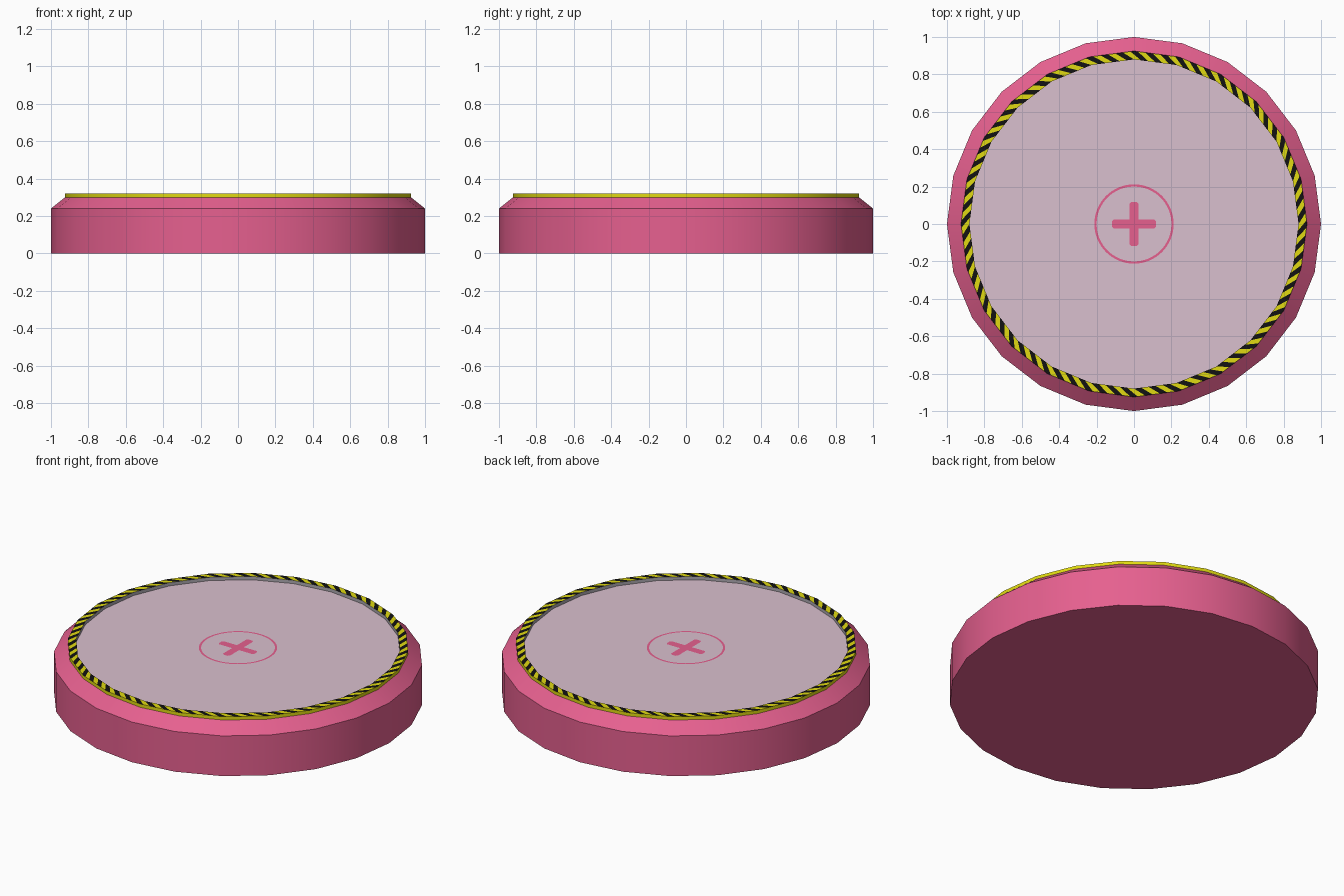
import bpy, bmesh, math

if "Cube" in bpy.data.objects:
    bpy.data.objects.remove(bpy.data.objects["Cube"])

SIDES = 24


def material(name, rgb):
    m = bpy.data.materials.new(name)
    m.diffuse_color = (*rgb, 1)
    m.use_nodes = True
    m.node_tree.nodes["Principled BSDF"].inputs["Base Color"].default_value = m.diffuse_color
    return m


PINK = material("pink", (0.79, 0.117, 0.275))
PALE = material("pale pink", (0.70, 0.53, 0.62))
YELLOW = material("yellow", (0.75, 0.70, 0.006))
BLACK = material("black", (0.006, 0.006, 0.006))
GREY = material("grey", (0.42, 0.40, 0.44))


def finish(name, bm, mats, smooth=True):
    me = bpy.data.meshes.new(name)
    bm.to_mesh(me)
    bm.free()
    ob = bpy.data.objects.new(name, me)
    bpy.context.collection.objects.link(ob)
    for m in mats:
        me.materials.append(m)
    if smooth:
        bpy.ops.object.select_all(action='DESELECT')
        ob.select_set(True)
        bpy.context.view_layer.objects.active = ob
        bpy.ops.object.shade_smooth_by_angle(angle=math.radians(30))
    return ob


def loop(bm, r, z, n=SIDES, shift=0):
    """Points on the outline of the 24-sided polygon, n of them."""
    pts = []
    step = 2 * math.pi / SIDES
    for i in range(n):
        a = 2 * math.pi * ((i + shift) % n) / n
        local = ((i + shift) % n) % (n // SIDES) / (n // SIDES) * step
        rr = r * math.cos(step / 2) / math.cos(local - step / 2)
        pts.append(bm.verts.new((rr * math.cos(a), rr * math.sin(a), z)))
    return pts


def bridge(bm, a, b, mat=lambda i: 0):
    n = len(a)
    for i in range(n):
        j = (i + 1) % n
        bm.faces.new((a[i], a[j], b[j], b[i])).material_index = mat(i)


# Base: short drum with chamfered rim and pale floor
bm = bmesh.new()
loops = [loop(bm, r, z) for r, z in ((1, 0), (1, 0.24), (0.925, 0.30), (0.88, 0.30))]
bm.faces.new(loops[0][::-1])
for a, b in zip(loops, loops[1:]):
    bridge(bm, a, b)
bm.faces.new(loops[-1]).material_index = 1
finish("base", bm, [PINK, PALE])

# Hazard ring: slanted stripes on top, plain outer and inner walls
N = 288
bm = bmesh.new()
bridge(bm, loop(bm, 0.925, 0.30), loop(bm, 0.925, 0.32))
bridge(bm, loop(bm, 0.88, 0.32), loop(bm, 0.88, 0.30), lambda i: 2)
outer = loop(bm, 0.925, 0.32, N, 3)
inner = loop(bm, 0.88, 0.32, N)
bridge(bm, outer, inner, lambda i: 1 if i % 4 < 2 else 0)
finish("hazard_ring", bm, [YELLOW, BLACK, GREY])

# Emblem: thin circle
bm = bmesh.new()
rings = []
for r in (0.212, 0.200):
    rings.append([bm.verts.new((r * math.cos(t * math.pi / 32), r * math.sin(t * math.pi / 32), 0.303))
                  for t in range(64)])
bridge(bm, rings[0], rings[1])
finish("circle_mark", bm, [PINK], False)

# Emblem: plus sign with slightly clipped ends
bm = bmesh.new()
L, W, C = 0.118, 0.023, 0.010
arm = [(W, -W), (W, -W), (L - C, -W), (L, -W + C), (L, W - C), (L - C, W)][1:]
pts = []
for k in range(4):
    c, s = round(math.cos(k * math.pi / 2)), round(math.sin(k * math.pi / 2))
    pts += [bm.verts.new((x * c - y * s, x * s + y * c, 0.303)) for x, y in arm]
bm.faces.new(pts)
finish("plus_mark", bm, [PINK], False)
